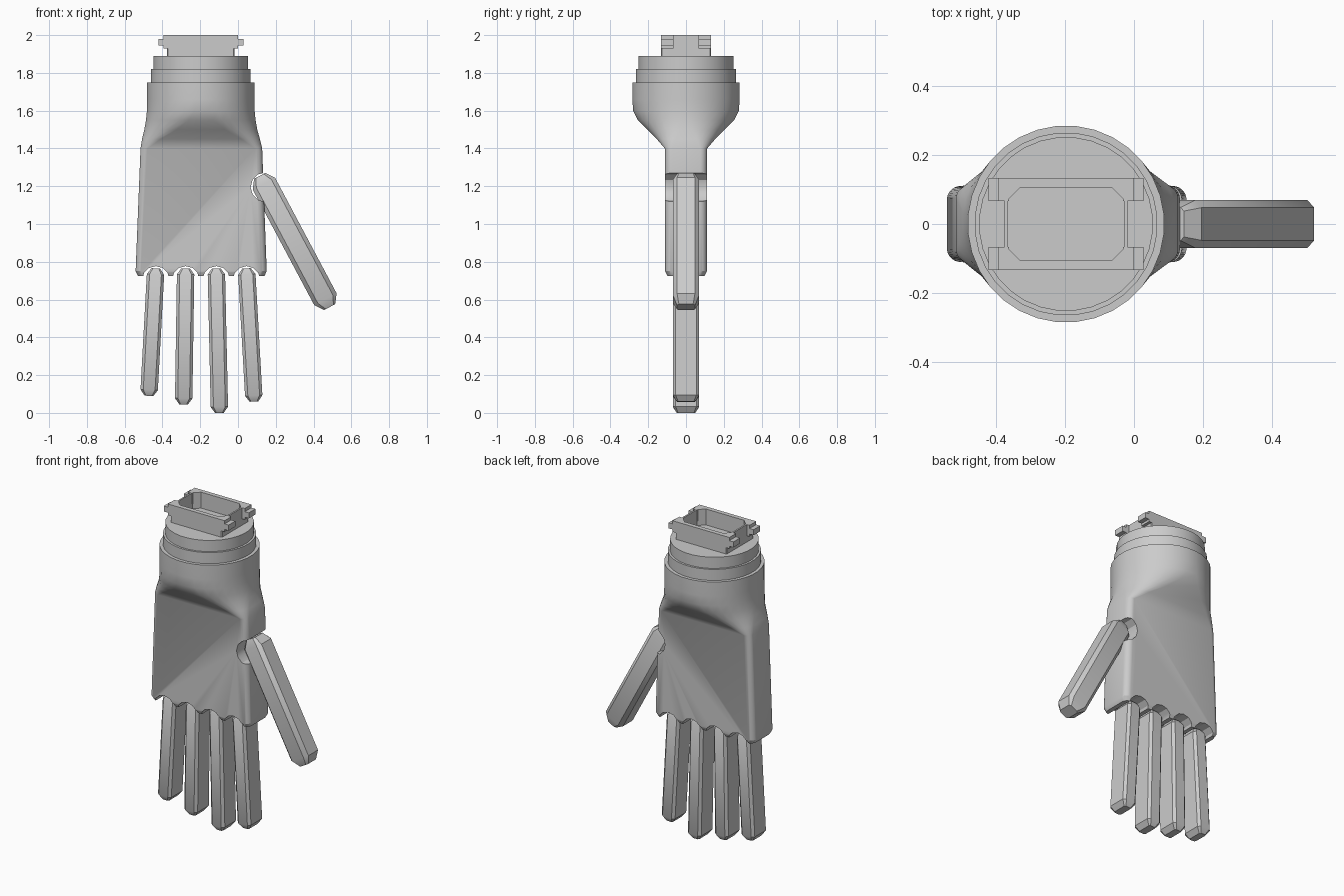
import bpy, bmesh, math
from mathutils import Matrix

cube = bpy.data.objects.get("Cube")
if cube:
    bpy.data.objects.remove(cube, do_unlink=True)

grey = bpy.data.materials.new("plain grey")
grey.use_nodes = True
colour = (0.6, 0.6, 0.6, 1)
grey.diffuse_color = colour
grey.node_tree.nodes["Principled BSDF"].inputs["Base Color"].default_value = colour

CX = -0.197  # wrist axis


def section(cx, hx, hy, r, z, n):
    """Rounded rectangle ring; a circle when r equals both half sizes."""
    pts = []
    for i in range(n):
        a = (i + 0.5) * 2 * math.pi / n
        c, s = math.cos(a), math.sin(a)
        k = 1 / math.cos(math.pi / n)
        pts.append((cx + math.copysign(hx - r, c) + r * c * k,
                    math.copysign(hy - r, s) + r * s * k, z))
    return pts


def finish(name, bm, smooth=30):
    bmesh.ops.recalc_face_normals(bm, faces=bm.faces)
    me = bpy.data.meshes.new(name)
    bm.to_mesh(me)
    bm.free()
    ob = bpy.data.objects.new(name, me)
    bpy.context.collection.objects.link(ob)
    me.materials.append(grey)
    if smooth:
        select(ob)
        bpy.ops.object.shade_smooth_by_angle(angle=math.radians(smooth))
    return ob


def select(ob):
    bpy.ops.object.select_all(action='DESELECT')
    ob.select_set(True)
    bpy.context.view_layer.objects.active = ob


def loft(name, rings, n, smooth=30):
    """Skin a stack of (cx, hx, hy, r, z) rings and cap both ends."""
    bm = bmesh.new()
    loops = [[bm.verts.new(p) for p in section(*ring, n)] for ring in rings]
    for a, b in zip(loops, loops[1:]):
        for i in range(n):
            j = (i + 1) % n
            bm.faces.new((a[i], a[j], b[j], b[i]))
    bm.faces.new(loops[0])
    bm.faces.new(loops[-1])
    return finish(name, bm, smooth)


def digit(name, top, tip, hx, hy):
    """Chamfered bar with blunt rounded ends, from top to tip in the xz plane."""
    dx, dz = tip[0] - top[0], tip[1] - top[1]
    length = math.hypot(dx, dz)
    e = hx * 0.7
    rings = [(0, hx * f, hy * (0.4 + 0.6 * f), hx * f * 0.55, z)
             for f, z in ((0.5, 0), (1, e), (1, length - e), (0.5, length))]
    ob = loft(name, rings, 8, 35)
    ob.location = (top[0], 0, top[1])
    ob.rotation_euler = (0, math.atan2(dx, dz), 0)
    return ob


# Palm flowing up into the round wrist
palm = loft("palm", [
    (-0.195, 0.335, 0.098, 0.035, 0.725),
    (-0.195, 0.347, 0.110, 0.040, 0.75),
    (-0.194, 0.322, 0.112, 0.040, 1.40),
    (-0.196, 0.312, 0.155, 0.110, 1.45),
    (-0.197, 0.299, 0.205, 0.190, 1.50),
    (CX, 0.290, 0.255, 0.250, 1.55),
    (CX, 0.285, 0.280, 0.280, 1.60),
    (CX, 0.284, 0.284, 0.284, 1.66),
    (CX, 0.284, 0.284, 0.284, 1.75)], 32)

# Scalloped finger sockets and thumb notch cut through the palm
fingers = {
    "little_finger": ((-0.435, 0.765), (-0.472, 0.09)),
    "ring_finger": ((-0.277, 0.765), (-0.288, 0.045)),
    "middle_finger": ((-0.115, 0.765), (-0.098, 0.0)),
    "index_finger": ((0.045, 0.765), (0.085, 0.06)),
}
sockets = [(top[0], 0.705, 0.072) for top, _ in fingers.values()]
sockets.append((0.145, 1.195, 0.078))
for x, z, r in sockets:
    bm = bmesh.new()
    bmesh.ops.create_cone(bm, cap_ends=True, segments=12, radius1=r, radius2=r, depth=0.5,
                          matrix=Matrix.Translation((x, 0, z)) @ Matrix.Rotation(math.pi / 2, 4, 'X'))
    cutter = finish("socket_cutter", bm, 0)
    cutter.hide_render = True
    select(palm)
    cut = palm.modifiers.new("socket", 'BOOLEAN')
    cut.operation = 'DIFFERENCE'
    cut.solver = 'EXACT'
    cut.object = cutter
    bpy.ops.object.modifier_move_to_index(modifier=cut.name, index=0)
    bpy.ops.object.modifier_apply(modifier=cut.name)
    bpy.data.objects.remove(cutter, do_unlink=True)
select(palm)
bpy.ops.object.shade_smooth_by_angle(angle=math.radians(30))

# Fingers and thumb
for name, (top, tip) in fingers.items():
    digit(name, top, tip, 0.046, 0.07)
digit("thumb", (0.115, 1.255), (0.485, 0.56), 0.067, 0.069)

# Stepped wrist collars
for name, r, low, high in (("lower_collar", 0.264, 1.74, 1.82), ("upper_collar", 0.251, 1.81, 1.89)):
    loft(name, [(CX, r, r, r, low), (CX, r, r, r, high)], 32)

# Hollow connector frame: outer wall up, rim, inner wall down
loft("connector_frame", [
    (CX, 0.178, 0.133, 0.008, 1.88),
    (CX, 0.178, 0.133, 0.008, 2.0),
    (CX, 0.168, 0.105, 0.06, 2.0),
    (CX, 0.168, 0.105, 0.06, 1.9)], 8, 0)

# Stepped latch lugs at the four corners of the connector
for sx, side in ((1, "left"), (-1, "right")):
    for sy, end in ((-1, "front"), (1, "back")):
        bm = bmesh.new()
        for reach, low, high in ((0.197, 1.93, 2.0), (0.225, 1.945, 1.98)):
            size = (reach - 0.165, 0.066, high - low)
            centre = (CX + sx * (reach + 0.165) / 2, sy * 0.1, (low + high) / 2)
            bmesh.ops.create_cube(bm, size=1, matrix=Matrix.Translation(centre)
                                  @ Matrix.Diagonal((*size, 1)))
        finish(f"latch_{end}_{side}", bm, 0)
